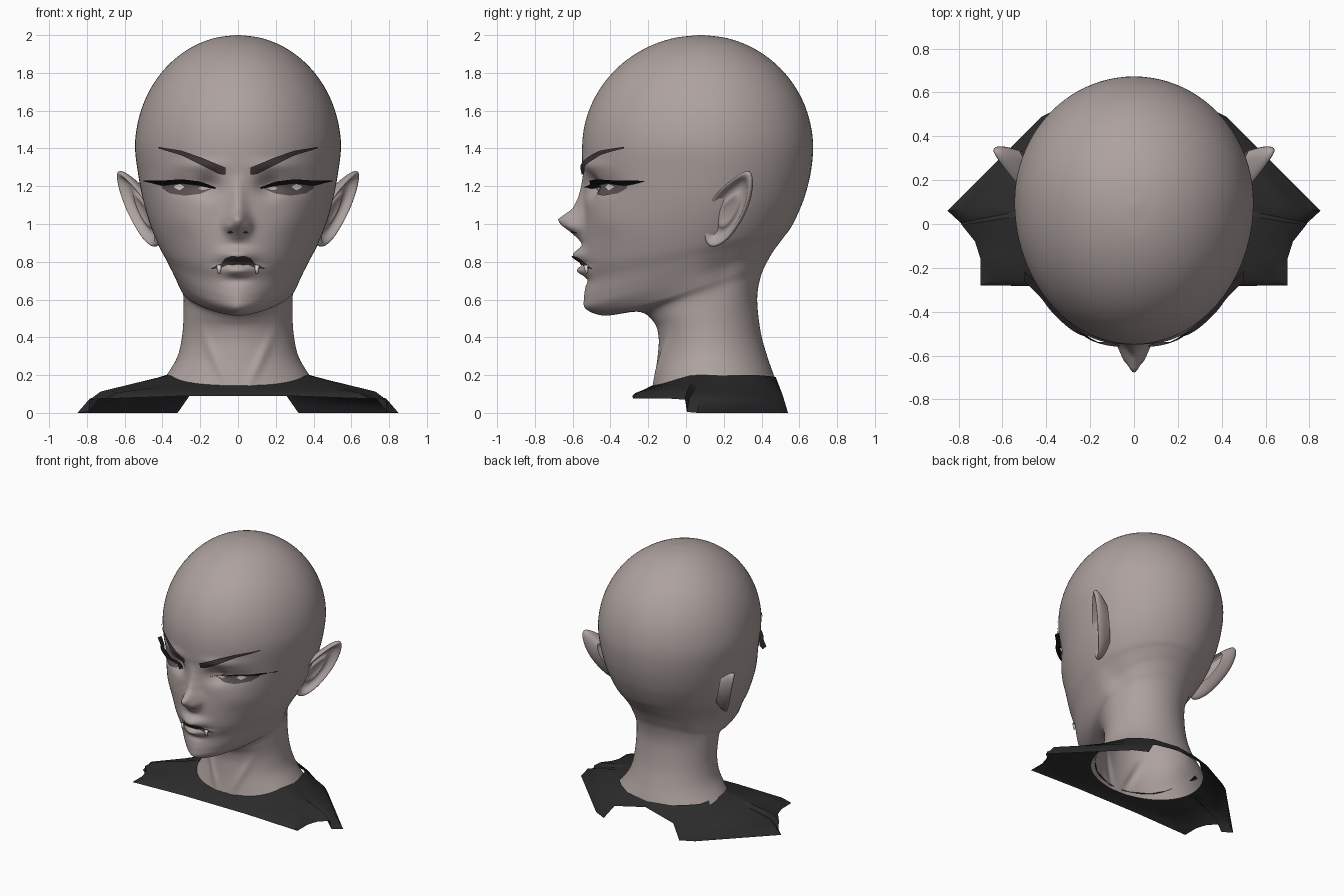
import bpy, math
from mathutils import Vector
from mathutils.bvhtree import BVHTree

if "Cube" in bpy.data.objects:
    bpy.data.objects.remove(bpy.data.objects["Cube"], do_unlink=True)


def material(name, r, g, b):
    m = bpy.data.materials.new(name)
    m.diffuse_color = (r, g, b, 1)
    m.use_nodes = True
    node = next(n for n in m.node_tree.nodes if n.type == 'BSDF_PRINCIPLED')
    node.inputs["Base Color"].default_value = (r, g, b, 1)
    node.inputs["Roughness"].default_value = 0.7
    return m


skin = material("skin", .42, .36, .345)
cloth = material("black cloth", .025, .025, .025)
hair = material("dark brow and lip", .05, .035, .04)
lash_mat = material("lash black", .015, .012, .013)
iris_mat = material("mauve eye", .115, .088, .093)
white = material("ivory white", .7, .67, .65)


def make(name, verts, faces, mat, angle=None):
    me = bpy.data.meshes.new(name)
    me.from_pydata([tuple(v) for v in verts], [], faces)
    me.materials.append(mat)
    me.shade_smooth()
    if angle:
        me.set_sharp_from_angle(angle=math.radians(angle))
    ob = bpy.data.objects.new(name, me)
    bpy.context.collection.objects.link(ob)
    return ob


def interp(pts, x):
    """Piecewise linear curve through (x, value) points."""
    if x <= pts[0][0]:
        return pts[0][1]
    for (a, p), (b, q) in zip(pts, pts[1:]):
        if x <= b:
            return p + (q - p) * (x - a) / (b - a)
    return pts[-1][1]


def bell(x, z, cx, cz, sx, sz):
    return math.exp(-((x - cx) / sx) ** 2 - ((z - cz) / sz) ** 2)


def spline(a, b, c, d, t):
    return [.5 * (2*q + (r-p)*t + (2*p-5*q+4*r-s)*t*t + (3*q-p-3*r+s)*t**3)
            for p, q, r, s in zip(a, b, c, d)]


def bridge(rows, n, closed=True):
    """Quads between consecutive rings of n vertices."""
    return [(r*n + i, r*n + (i+1) % n, (r+1)*n + (i+1) % n, (r+1)*n + i)
            for r in range(rows - 1) for i in range(n if closed else n - 1)]


# Head and neck: tilted rings (front z, back z, front y, back y, half width, widest y, front power)
keys = [
    (.12, .15, -.18, .48, .43, .13, 2), (.2, .2, -.165, .465, .378, .13, 2),
    (.3, .3, -.15, .43, .32, .13, 2), (.4, .43, -.145, .395, .295, .12, 2),
    (.48, .6, -.17, .377, .288, .11, 2), (.535, .72, -.25, .395, .292, .1, 1.75),
    (.515, .8, -.43, .43, .314, .08, 1.5), (.55, .86, -.53, .465, .335, .06, 1.5),
    (.61, .9, -.54, .495, .356, .06, 1.6), (.7, .94, -.53, .525, .386, .06, 1.72),
    (.8, .98, -.545, .555, .423, .07, 1.85), (.95, 1.06, -.545, .595, .468, .08, 1.95),
    (1.1, 1.15, -.54, .63, .502, .09, 2), (1.25, 1.27, -.545, .66, .528, .1, 2)]
# The crown is a dome
DOME = 8
for i in range(DOME + 1):
    a = math.radians(88.5) * i / DOME
    c, z = math.cos(a), 1.4 + .6 * math.sin(a)
    keys.append((z, z, .08 - .63 * c, .08 + .593 * c, .545 * c, .08 + .02 * c, 2))

nose = [(.895, 0), (.93, .035), (.96, .07), (1, .125), (1.025, .135), (1.045, .11),
        (1.08, .06), (1.14, .03), (1.2, .012), (1.26, 0)]


def relief(x, z):
    """Forward (negative) and backward push that shapes the face."""
    x = abs(x)
    d = -interp(nose, z) * math.exp(-(x / interp([(1, .055), (1.2, .035)], z)) ** 2)
    d -= .03 * bell(x, z, .05, .985, .022, .025)       # nostril wings
    d += .06 * bell(x, z, .16, 1.2, .065, .055)        # inner eye socket
    d += .025 * bell(x, z, .29, 1.2, .09, .05)         # outer eye socket
    d -= .015 * bell(x, z, .2, 1.31, .12, .03)         # brow ridge
    d -= .015 * bell(x, z, .3, 1.03, .1, .09)          # cheekbone
    d -= .055 * bell(x, z, 0, .835, .085, .035)        # upper lip
    d -= .04 * bell(x, z, 0, .752, .075, .025)         # lower lip
    d += .012 * bell(x, z, 0, .79, .11, .01)           # mouth line
    d += .01 * bell(x, z, 0, .7, .07, .02)             # fold over the chin
    d -= .012 * bell(x, z, .06 + .45 * max(0, z - .15), .28, .03, .13)  # neck tendons
    return d


N, STEP = 144, 10
rings = []
for i in range(len(keys) - 1):
    ctrl = [keys[max(0, min(len(keys) - 1, i + j))] for j in (-1, 0, 1, 2)]
    rings += [spline(*ctrl, s / STEP) for s in range(STEP)]
rings.append(keys[-1])
verts = []
for zf, zb, f, b, w, yc, p in rings:
    for k in range(N):
        u = 2 * math.pi * k / N - math.pi
        a = u - .6 * math.sin(u)
        s, c = math.sin(a), math.cos(a)
        e = 2 / p if c > 0 else 1
        x = math.copysign(abs(s) ** e * w, s)
        y = yc - c ** e * (yc - f) if c > 0 else yc - c * (b - yc)
        t = max(0, (y - f) / (b - f))
        z = zf + (zb - zf) * t ** 1.1
        x *= 1 - .06 * bell(y, z, .2, .74, .08, .11)   # hollow behind the jaw
        if c > 0:
            y += relief(x, z) * min(1, c * 3)
        verts.append((x, y, z))
faces = bridge(len(rings), N)
faces.append(tuple((len(rings) - 1) * N + k for k in range(N)))
make("head_and_neck", verts, faces, skin)
tree = BVHTree.FromPolygons(verts, faces)


def face_y(x, z):
    return tree.ray_cast(Vector((x, -2, z)), Vector((0, 1, 0)))[0].y


def plate(name, top, bottom, mat, side, off=.008, flare=0, n=28, rows=5, limit=.42):
    """Thin painted strip between two curves, laid on the face; flare lifts its upper edge."""
    x0, x1 = top[0][0], top[-1][0]
    pts = []
    for r in range(rows):
        for i in range(n):
            x = x0 + (x1 - x0) * i / (n - 1)
            lo, hi = interp(bottom, x), interp(top, x)
            v = r / (rows - 1)
            z = lo + (hi - lo) * v
            y = face_y(min(x, limit), z) + max(0, x - limit) - off - flare * v
            pts.append((x * side, y, z))
    quads = bridge(rows, n, False)
    make(name, pts, quads if side > 0 else [q[::-1] for q in quads], mat)


# Ear outline in (y, z), laid on a plane that flares outward
outline = [(.345, 1.305), (.355, 1.2), (.325, 1.08), (.27, .98), (.21, .9), (.13, .865),
           (.095, .92), (.11, 1.02), (.12, 1.1), (.17, 1.175), (.26, 1.25)]
ear_layers = [(.6, -.08), (.92, -.035), (1.02, -.005), (.98, .015), (.86, .01),
              (.74, -.022), (.5, -.03), (.42, -.01), (.2, -.025)]
out_dir = Vector((.85, -.5, -.15))


def ear_point(y, z, lift):
    return Vector((.457 + .6 * (y - .1) + .2 * (z - 1.1), y, z)) + out_dir * lift


for side, label in ((1, "left"), (-1, "right")):
    # Ear
    pts = []
    for scale, lift in ear_layers:
        for y, z in outline:
            p = ear_point(.21 + (y - .21) * scale, 1.06 + (z - 1.06) * scale, lift)
            pts.append((p.x * side, p.y, p.z))
    n = len(outline)
    quads = bridge(len(ear_layers), n)
    quads.append(tuple((len(ear_layers) - 1) * n + k for k in range(n)))
    ear = make(label + "_ear", pts, [q[::-1] for q in quads] if side > 0 else quads, skin)
    smooth = ear.modifiers.new("smooth", 'SUBSURF')
    smooth.levels = smooth.render_levels = 2

    # Eye, glint, lashes and brow
    plate(label + "_eye", [(.14, 1.19), (.2, 1.21), (.3, 1.222), (.4, 1.21)],
          [(.14, 1.185), (.2, 1.16), (.28, 1.15), (.36, 1.162), (.4, 1.19)], iris_mat, side)
    plate(label + "_eye_glint", [(.285, 1.2), (.31, 1.212), (.34, 1.2)],
          [(.285, 1.195), (.31, 1.178), (.34, 1.195)], white, side, .013, n=8)
    plate(label + "_eye_corner", [(.15, 1.189), (.19, 1.2), (.21, 1.19)],
          [(.15, 1.187), (.19, 1.178), (.21, 1.188)], skin, side, .012, n=8)
    plate(label + "_lashes", [(.12, 1.195), (.2, 1.225), (.3, 1.237), (.4, 1.23), (.5, 1.23)],
          [(.12, 1.187), (.2, 1.203), (.3, 1.215), (.4, 1.203), (.5, 1.226)],
          lash_mat, side, .012, .045)
    plate(label + "_brow", [(.065, 1.298), (.1, 1.312), (.2, 1.354), (.3, 1.388), (.42, 1.408)],
          [(.065, 1.262), (.1, 1.264), (.2, 1.314), (.3, 1.364), (.42, 1.4)], hair, side, .014)
    # Nostril, and half of the painted upper lip
    plate(label + "_nostril", [(.025, .956), (.04, .964), (.055, .956)],
          [(.025, .953), (.04, .948), (.055, .953)], hair, side, .006, n=8)
    plate(label + "_upper_lip", [(0, .826), (.03, .832), (.065, .82), (.09, .79), (.14, .766)],
          [(0, .785), (.06, .782), (.09, .768), (.14, .762)], hair, side)
    # Fang
    bpy.ops.mesh.primitive_cone_add(vertices=12, radius1=.014, radius2=.006, depth=.045,
                                    location=(.1 * side, face_y(.1, .77) - .008, .76),
                                    rotation=(math.pi, 0, 0))
    fang = bpy.context.object
    fang.name = label + "_fang"
    fang.data.materials.append(white)
    fang.data.shade_smooth()

# Shirt yoke: collar line and hem, front to back on one side, then mirrored
collar = [(0, -.18, .145), (.1, -.165, .147), (.24, -.11, .16), (.32, -.04, .18), (.355, .02, .197),
          (.37, .06, .2), (.376, .09, .2), (.382, .13, .2), (.34, .32, .2), (.28, .38, .2),
          (.19, .44, .195), (0, .475, .19)]
hem = [(0, -.285, .09), (.27, -.285, .09), (.7, -.28, .075), (.7, -.16, .075), (.725, -.08, .075),
       (.785, -.005, .07), (.79, .005, .005), (.85, .06, 0), (.42, .49, 0), (.32, .54, 0),
       (.25, .51, .1), (0, .49, .15)]


def mirrored(half):
    return half + [(-x, y, z) for x, y, z in half[-2:0:-1]]


levels = (0, .3, .6, .86, 1)
pts = []
for t in levels:
    for a, b in zip(mirrored(collar), mirrored(hem)):
        p = Vector(a).lerp(Vector(b), t)
        if 0 < t < 1:
            # Raise the shoulder most where the hem hangs lowest
            p.z += t * abs(b[0]) * (.065 - .4 * b[2])
        pts.append(p)
quads = bridge(len(levels), len(pts) // len(levels))
make("shirt_yoke", pts, [q[::-1] for q in quads], cloth, 40)
